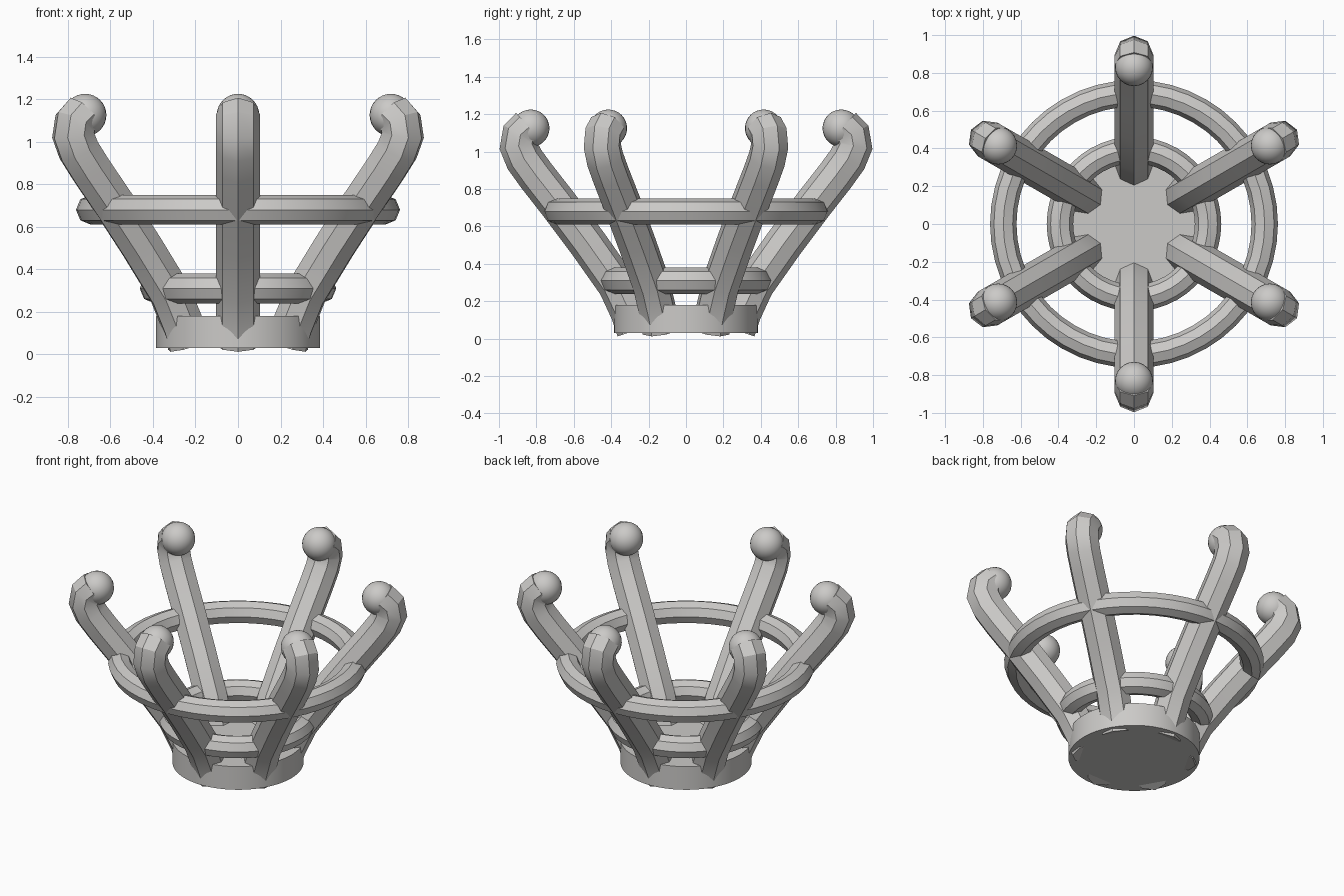
import bpy
import bmesh
from math import cos, sin, pi, radians
from mathutils import Vector, Matrix

cube = bpy.data.objects.get("Cube")
if cube:
    bpy.data.objects.remove(cube)

metal = bpy.data.materials.new("pale grey metal")
metal.use_nodes = True
colour = (0.6, 0.59, 0.575, 1)
metal.diffuse_color = colour
metal.node_tree.nodes["Principled BSDF"].inputs["Base Color"].default_value = colour


def finish(name, bm):
    """Turn a bmesh into a named, shaded object."""
    bmesh.ops.recalc_face_normals(bm, faces=bm.faces)
    mesh = bpy.data.meshes.new(name)
    bm.to_mesh(mesh)
    bm.free()
    mesh.materials.append(metal)
    obj = bpy.data.objects.new(name, mesh)
    bpy.context.collection.objects.link(obj)
    bpy.ops.object.select_all(action="DESELECT")
    obj.select_set(True)
    bpy.context.view_layer.objects.active = obj
    bpy.ops.object.shade_smooth_by_angle(angle=radians(30))
    return obj


def tube(name, path, radius, binormal=None, closed=False, sides=8):
    """Sweep an octagon along a planar path whose plane has the given normal."""
    bm = bmesh.new()
    n = len(path)
    loops = []
    for i, p in enumerate(path):
        before = path[i - 1] if closed or i else p
        after = path[(i + 1) % n] if closed or i < n - 1 else p
        tangent = (after - before).normalized()
        side = tangent.cross(binormal).normalized()
        loops.append([bm.verts.new(p + radius * (side * cos(a) + binormal * sin(a)))
                      for a in (2 * pi * k / sides for k in range(sides))])
    for i in range(n if closed else n - 1):
        a, b = loops[i], loops[(i + 1) % n]
        for k in range(sides):
            m = (k + 1) % sides
            bm.faces.new((a[k], a[m], b[m], b[k]))
    if not closed:
        bm.faces.new(loops[0])
        bm.faces.new(loops[-1])
    return finish(name, bm)


# Base disc
bm = bmesh.new()
bmesh.ops.create_cone(bm, cap_ends=True, segments=48, radius1=0.385, radius2=0.385,
                      depth=0.15, matrix=Matrix.Translation((0, 0, 0.105)))
finish("base_disc", bm)

# Two gallery rings
for name, radius, height in (("lower_ring", 0.392, 0.31), ("upper_ring", 0.692, 0.68)):
    circle = [Vector((radius * cos(2 * pi * k / 48), radius * sin(2 * pi * k / 48), height))
              for k in range(48)]
    tube(name, circle, 0.07, Vector((0, 0, 1)), closed=True)

# Six flared prongs with ball tips: radius and height along the centre line
profile = [(0.268, 0.045), (0.30, 0.14), (0.37, 0.29), (0.525, 0.51), (0.675, 0.71),
           (0.80, 0.87), (0.865, 0.96), (0.895, 1.03), (0.885, 1.09), (0.84, 1.13)]
for i in range(6):
    angle = radians(30 + 60 * i)
    outward = Vector((cos(angle), sin(angle), 0))
    across = Vector((-sin(angle), cos(angle), 0))
    path = [outward * r + Vector((0, 0, z)) for r, z in profile]
    tube(f"prong_{i + 1}", path, 0.103, across)
    bm = bmesh.new()
    bmesh.ops.create_uvsphere(bm, u_segments=24, v_segments=16, radius=0.1,
                              matrix=Matrix.Translation(outward * 0.83 + Vector((0, 0, 1.125))))
    finish(f"prong_tip_{i + 1}", bm)
